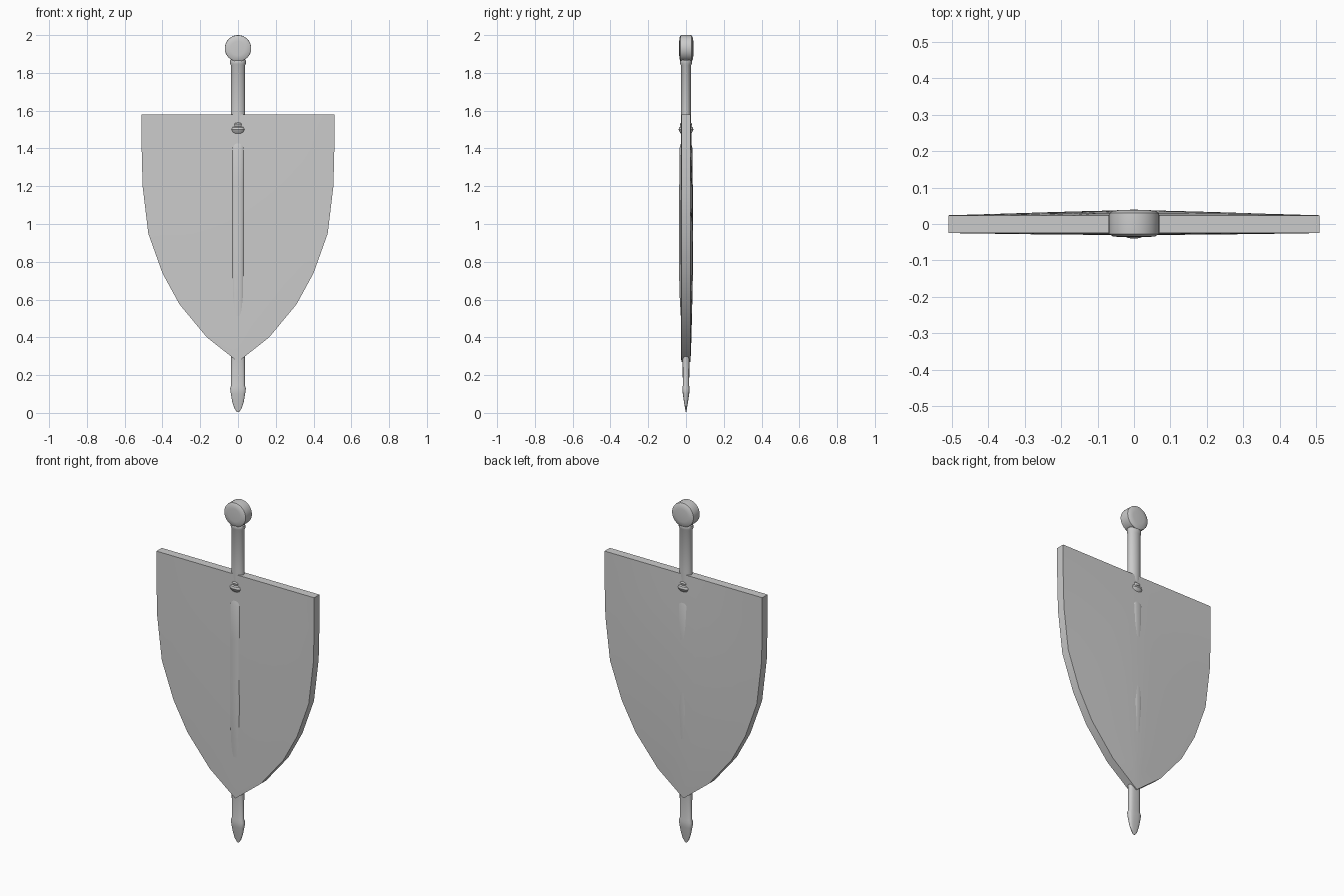
import bpy, bmesh, math
from math import sin, cos, pi

if "Cube" in bpy.data.objects:
    bpy.data.objects.remove(bpy.data.objects["Cube"])


def finish(obj, angle=35):
    bpy.ops.object.select_all(action='DESELECT')
    obj.select_set(True)
    bpy.context.view_layer.objects.active = obj
    bpy.ops.object.shade_smooth_by_angle(angle=math.radians(angle))


def loft(name, rings, angle=35):
    """Skin a stack of equal-length closed rings and cap the ends."""
    bm = bmesh.new()
    loops = [[bm.verts.new(p) for p in ring] for ring in rings]
    n = len(loops[0])
    for a, b in zip(loops, loops[1:]):
        for i in range(n):
            j = (i + 1) % n
            bm.faces.new((a[i], a[j], b[j], b[i]))
    bm.faces.new(loops[0][::-1])
    bm.faces.new(loops[-1])
    bmesh.ops.remove_doubles(bm, verts=bm.verts, dist=0.0002)
    bmesh.ops.recalc_face_normals(bm, faces=bm.faces)
    mesh = bpy.data.meshes.new(name)
    bm.to_mesh(mesh)
    bm.free()
    obj = bpy.data.objects.new(name, mesh)
    bpy.context.collection.objects.link(obj)
    finish(obj, angle)


def section(z, a, b, power=1.0, sides=24):
    """Superellipse cross-section; lower power is squarer."""
    pts = []
    for i in range(sides):
        t = 2 * pi * (i + 0.5) / sides
        c, s = cos(t), sin(t)
        pts.append((math.copysign(a * abs(c) ** power, c),
                    math.copysign(b * abs(s) ** power, s), z))
    return pts


# Shield: gently bulging heater outline (z, half width, bulge amount)
outline = [(0.27, 0.0, 0.0), (0.40, 0.165, 0.35), (0.575, 0.31, 0.65),
           (0.74, 0.40, 0.85), (0.95, 0.475, 1.0), (1.20, 0.505, 0.85),
           (1.40, 0.51, 0.5), (1.58, 0.51, 0.0)]
cols = [i / 6 - 1 for i in range(13)]
rings = []
for z, w, k in outline:
    front = [(u * w, -0.025 - 0.005 * k * (1 - u * u), z) for u in cols]
    back = [(u * w, 0.024 + 0.014 * k * (1 - abs(u) ** 1.3), z) for u in cols[::-1]]
    rings.append(front + back)
loft("shield", rings)

# Sheathed blade running through the shield, with a flared tip
blade = [(0.005, 0.006, 0.002), (0.025, 0.02, 0.005), (0.06, 0.031, 0.011),
         (0.10, 0.038, 0.017), (0.13, 0.042, 0.02), (0.145, 0.036, 0.017),
         (0.28, 0.036, 0.018), (0.48, 0.036, 0.026), (0.62, 0.036, 0.034),
         (0.80, 0.037, 0.0385), (0.95, 0.038, 0.037), (1.20, 0.038, 0.036),
         (1.40, 0.038, 0.035), (1.45, 0.034, 0.02)]
loft("blade", [section(z, a, b, 0.7) for z, a, b in blade])

# Guard rings showing through the shield face
guard = [(1.475, 0.025, 0.024), (1.487, 0.038, 0.034), (1.50, 0.041, 0.040),
         (1.512, 0.037, 0.036), (1.517, 0.026, 0.029), (1.53, 0.027, 0.033),
         (1.538, 0.024, 0.024)]
loft("guard_ring", [section(z, a, b, 0.8) for z, a, b in guard])

# Grip with a small collar under the pommel
grip = [(1.52, 0.037, 0.026), (1.60, 0.038, 0.027), (1.84, 0.038, 0.027),
        (1.848, 0.042, 0.031), (1.865, 0.042, 0.031), (1.875, 0.034, 0.025)]
loft("grip", [section(z, a, b) for z, a, b in grip])

# Disc pommel facing front and back
disc = [(-0.036, 0.038), (-0.034, 0.058), (-0.028, 0.069), (-0.015, 0.07),
        (0.015, 0.07), (0.03, 0.069), (0.036, 0.058), (0.039, 0.038)]
loft("pommel", [[(r * cos(2 * pi * i / 32), y, 1.93 + r * sin(2 * pi * i / 32))
                 for i in range(32)] for y, r in disc])
